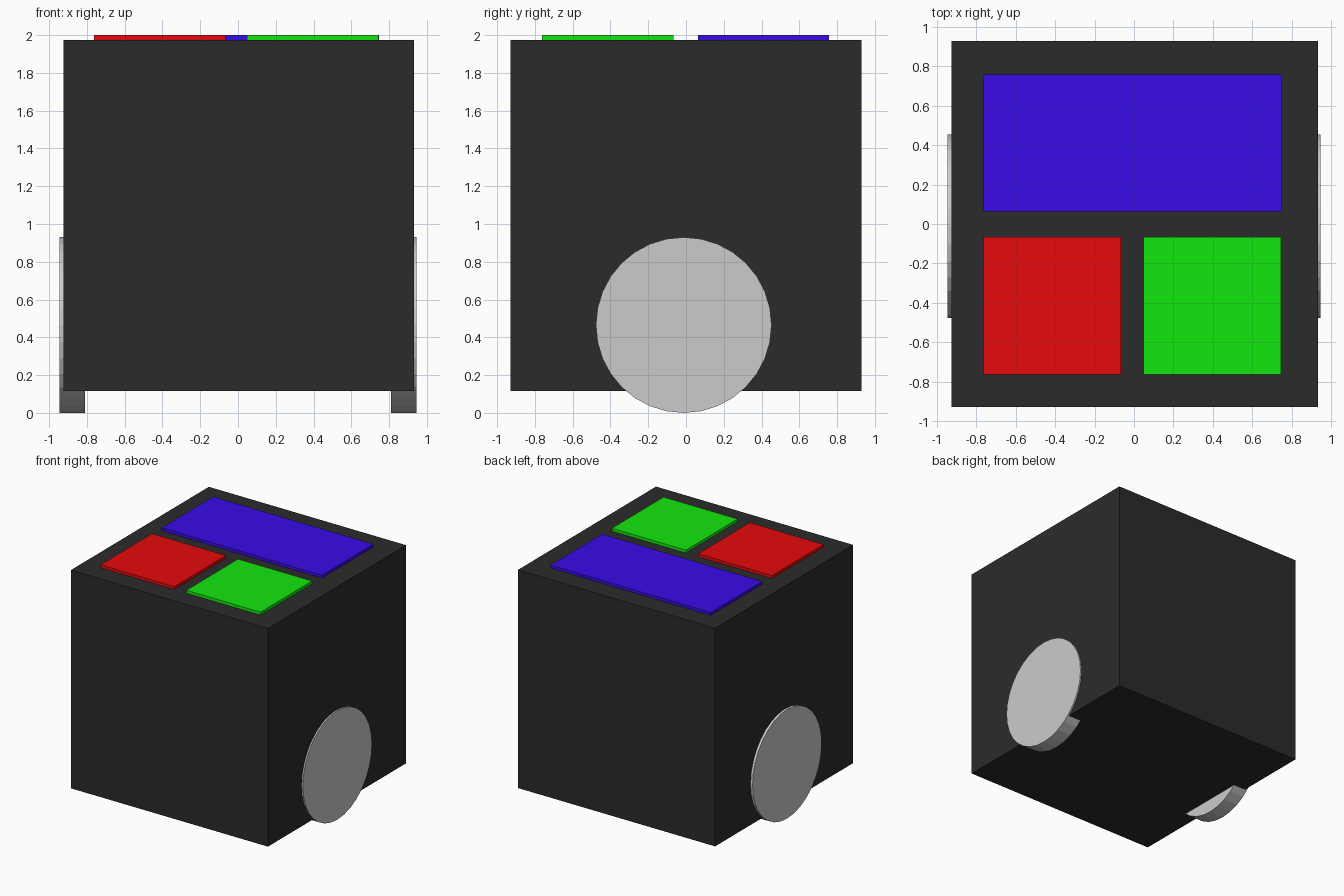
import bpy
from math import pi

if "Cube" in bpy.data.objects:
    bpy.data.objects.remove(bpy.data.objects["Cube"])


def paint(obj, name, rgb):
    mat = bpy.data.materials.new(name)
    mat.diffuse_color = (*rgb, 1)
    mat.use_nodes = True
    mat.node_tree.nodes["Principled BSDF"].inputs["Base Color"].default_value = mat.diffuse_color
    obj.data.materials.append(mat)


def box(name, x0, x1, y0, y1, z0, z1, rgb):
    bpy.ops.mesh.primitive_cube_add(
        size=1, location=((x0 + x1) / 2, (y0 + y1) / 2, (z0 + z1) / 2))
    obj = bpy.context.object
    obj.name = name
    obj.scale = (x1 - x0, y1 - y0, z1 - z0)
    bpy.ops.object.transform_apply(location=False, rotation=False, scale=True)
    paint(obj, name + "_paint", rgb)
    return obj


# Cube body, raised slightly off the ground
box("body", -0.925, 0.933, -0.929, 0.929, 0.117, 1.975, (0.024, 0.024, 0.024))

# Coloured panels on the top face, sunk slightly into the body
for name, x0, x1, y0, y1, rgb in (
        ("blue_panel", -0.763, 0.747, 0.063, 0.757, (0.04, 0.0035, 0.8)),
        ("red_panel", -0.763, -0.067, -0.762, -0.066, (0.8, 0.003, 0.0035)),
        ("green_panel", 0.047, 0.745, -0.762, -0.066, (0.007, 0.8, 0.0043))):
    box(name, x0, x1, y0, y1, 1.96, 2.0, rgb)

# Side wheels, partly sunk into the body
for side, name in ((-1, "left_wheel"), (1, "right_wheel")):
    bpy.ops.mesh.primitive_cylinder_add(
        vertices=32, radius=0.465, depth=0.135,
        location=(side * 0.8775, -0.012, 0.465), rotation=(0, pi / 2, 0))
    bpy.context.object.name = name
    paint(bpy.context.object, name + "_paint", (0.7, 0.7, 0.7))
